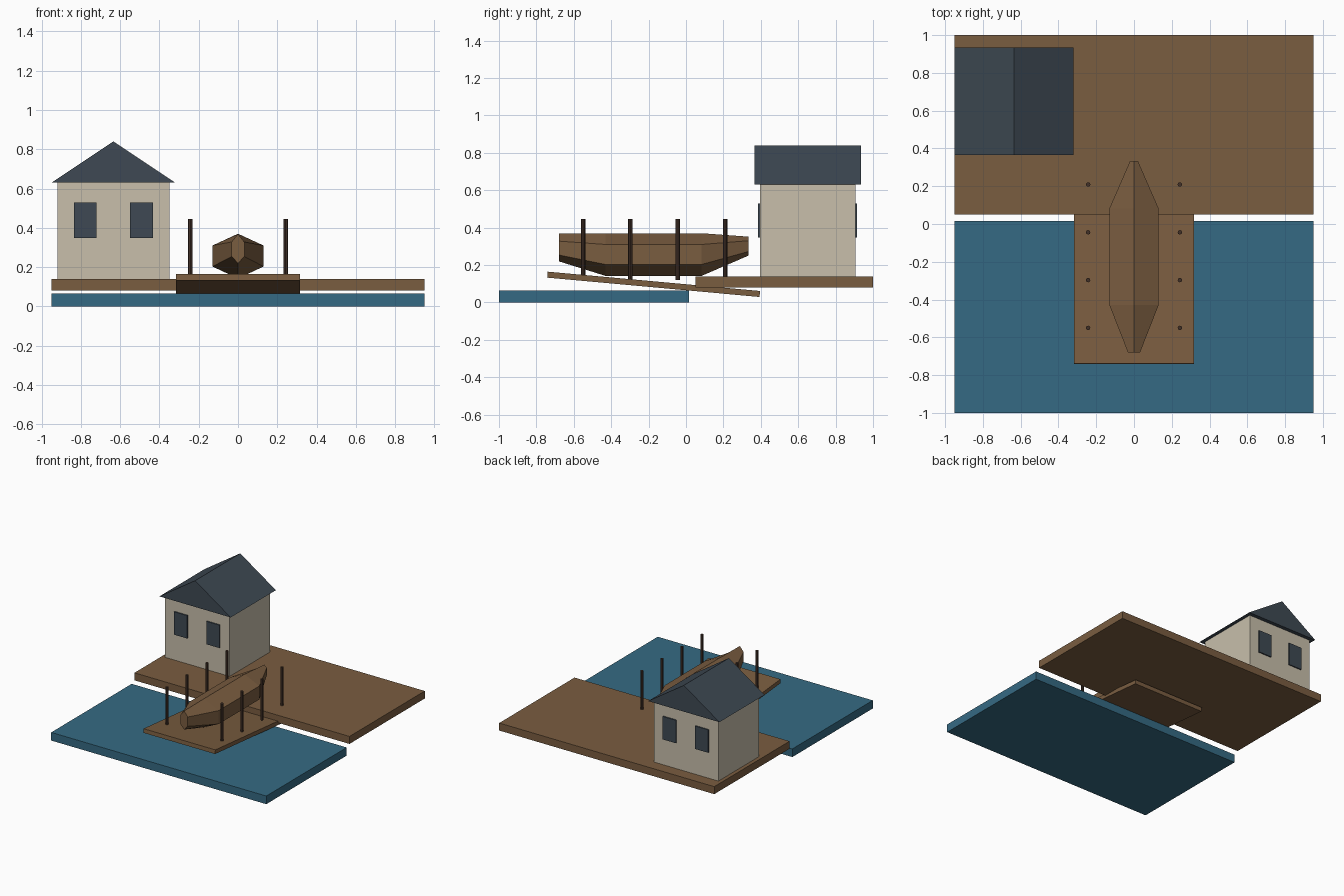
import bpy, bmesh, math
from mathutils import Vector

cube = bpy.data.objects.get("Cube")
if cube:
    bpy.data.objects.remove(cube, do_unlink=True)


def material(name, rgb):
    """Flat material from 0-255 display values, stored linear."""
    col = [((c / 255 + 0.055) / 1.055) ** 2.4 for c in rgb] + [1]
    m = bpy.data.materials.new(name)
    m.use_nodes = True
    m.diffuse_color = col
    m.node_tree.nodes["Principled BSDF"].inputs["Base Color"].default_value = col
    return m


WOOD = material("brown_wood", (122, 93, 64))
POST = material("dark_timber", (66, 49, 40))
WATER = material("water_blue", (53, 106, 131))
WALL = material("cream_plaster", (200, 191, 171))
SLATE = material("blue_grey_slate", (62, 73, 83))


def make(name, bm, mat):
    bmesh.ops.recalc_face_normals(bm, faces=bm.faces)
    me = bpy.data.meshes.new(name)
    bm.to_mesh(me)
    bm.free()
    me.materials.append(mat)
    ob = bpy.data.objects.new(name, me)
    bpy.context.collection.objects.link(ob)
    return ob


def box(name, low, high, mat):
    low, high = Vector(low), Vector(high)
    bm = bmesh.new()
    bmesh.ops.create_cube(bm, size=1)
    bmesh.ops.scale(bm, vec=high - low, verts=bm.verts)
    bmesh.ops.translate(bm, vec=(low + high) / 2, verts=bm.verts)
    return make(name, bm, mat)


def loft(name, rings, mat):
    """Skin matching rings of points and cap both ends."""
    bm = bmesh.new()
    loops = [[bm.verts.new(p) for p in ring] for ring in rings]
    n = len(loops[0])
    for a, b in zip(loops, loops[1:]):
        for i in range(n):
            j = (i + 1) % n
            bm.faces.new((a[i], a[j], b[j], b[i]))
    bm.faces.new(loops[0])
    bm.faces.new(loops[-1])
    return make(name, bm, mat)


# Water and quay
box("water", (-0.95, -1, 0), (0.95, 0.015, 0.065), WATER)
box("quay", (-0.95, 0.05, 0.08), (0.95, 1, 0.14), WOOD)

# Tilted slipway
ramp = box("slipway", (-0.317, -0.57, -0.016), (0.317, 0.57, 0.016), WOOD)
ramp.location = (0, -0.173, 0.097)
ramp.rotation_euler.x = -math.radians(5.2)

# Mooring posts along both sides
for side, x in (("left", 0.243), ("right", -0.243)):
    for i in range(4):
        bm = bmesh.new()
        bmesh.ops.create_cone(bm, cap_ends=True, segments=8,
                              radius1=0.012, radius2=0.012, depth=0.325)
        post = make(f"post_{side}_{i + 1}", bm, POST)
        post.location = (x, -0.55 + i * 0.253, 0.2825)

# Boat hull: y, half width, keel, lower side, upper side, top
stations = [
    (-0.68, 0.032, 0.22, 0.254, 0.328, 0.368),
    (-0.43, 0.13, 0.142, 0.203, 0.31, 0.37),
    (0.083, 0.13, 0.142, 0.203, 0.31, 0.37),
    (0.333, 0.021, 0.25, 0.272, 0.33, 0.352),
]
loft("boat_hull", [
    [(0, y, keel), (w, y, lo), (w, y, hi), (0, y, top), (-w, y, hi), (-w, y, lo)]
    for y, w, keel, lo, hi, top in stations], WOOD)

# House with gabled roof
box("house_walls", (-0.92, 0.395, 0.14), (-0.35, 0.905, 0.63), WALL)
loft("house_roof", [
    [(-0.95, y, 0.63), (-0.32, y, 0.63), (-0.635, y, 0.84)]
    for y in (0.365, 0.935)], SLATE)

# Windows on front and back
for wall, y in (("front", 0.3905), ("back", 0.9095)):
    for side, x in (("left", -0.492), ("right", -0.778)):
        box(f"window_{wall}_{side}", (x - 0.058, y - 0.0048, 0.347),
            (x + 0.058, y + 0.0048, 0.53), SLATE)
